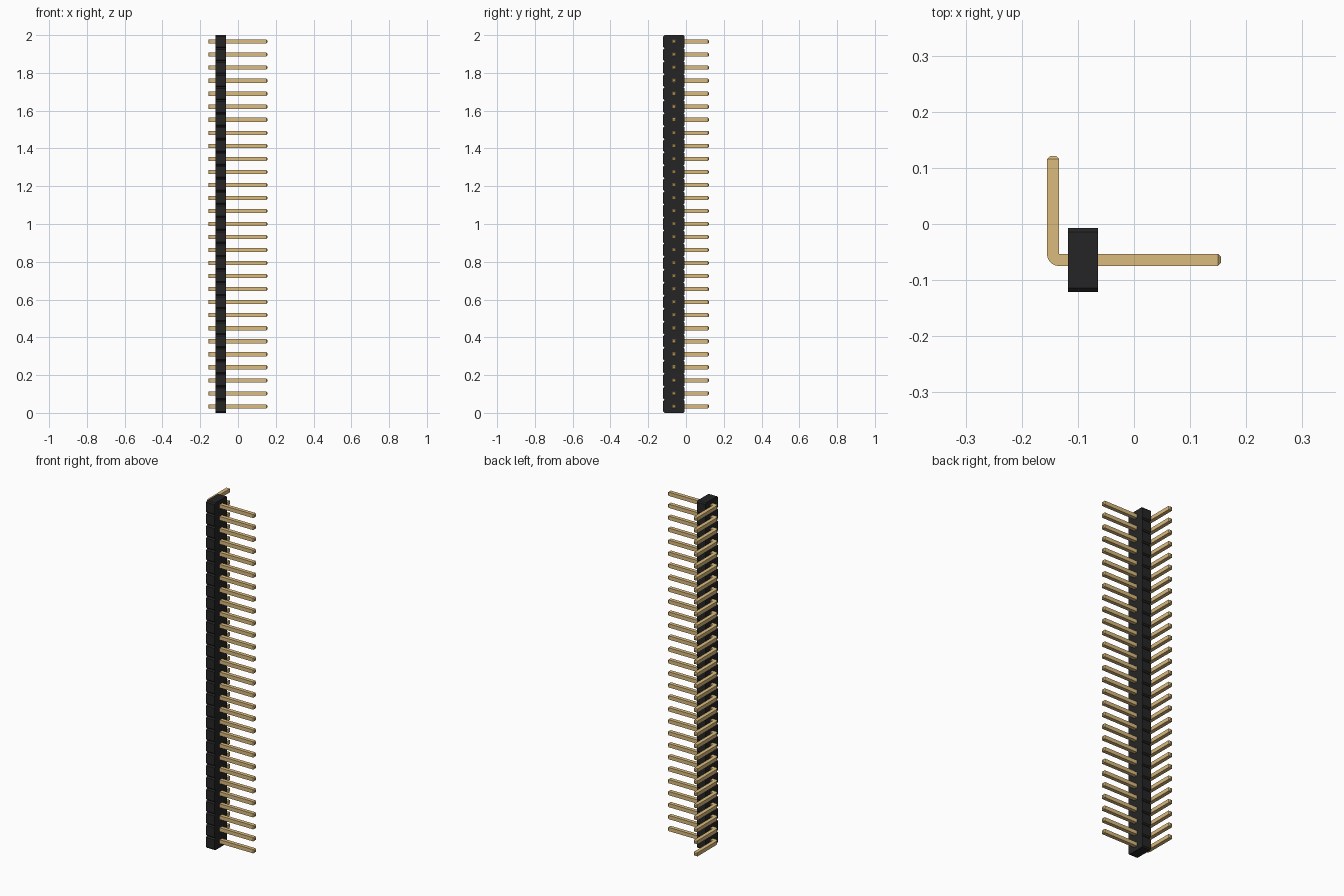
import bpy, bmesh, math
from mathutils import Vector

cube = bpy.data.objects.get("Cube")
if cube:
    bpy.data.objects.remove(cube, do_unlink=True)

COUNT = 29
PITCH = 2.0 / COUNT
PIN = 0.0217              # pin thickness
PIN_Y = -0.064            # centre line of the straight pin row
X0, X1 = -0.155, 0.155    # pin extent along x
Y_END = 0.121             # end of the bent legs
TIP = 0.0054              # tip chamfer
BODY_X = (-0.118, -0.064)
BODY_HALF = 0.057
NOTCH = PITCH / 10


def material(name, rgb, rough, metal=0.0):
    m = bpy.data.materials.new(name)
    m.use_nodes = True
    m.diffuse_color = (*rgb, 1)
    bsdf = next(n for n in m.node_tree.nodes if n.type == 'BSDF_PRINCIPLED')
    bsdf.inputs["Base Color"].default_value = (*rgb, 1)
    bsdf.inputs["Roughness"].default_value = rough
    bsdf.inputs["Metallic"].default_value = metal
    return m


black = material("black plastic", (0.019, 0.0185, 0.0185), 0.6)
gold = material("gold plating", (0.71, 0.50, 0.21), 0.5)


def extrude_profile(bm, points, offset):
    """Make a solid by sweeping a flat outline along an offset."""
    face = bm.faces.new([bm.verts.new(p) for p in points])
    res = bmesh.ops.extrude_face_region(bm, geom=[face], use_keep_orig=True)
    verts = [g for g in res["geom"] if isinstance(g, bmesh.types.BMVert)]
    bmesh.ops.translate(bm, verts=verts, vec=offset)
    bmesh.ops.recalc_face_normals(bm, faces=bm.faces)


def finish(bm, name, mat):
    mesh = bpy.data.meshes.new(name)
    bm.to_mesh(mesh)
    bm.free()
    mesh.materials.append(mat)
    return mesh


def place(name, mesh, z=0.0):
    ob = bpy.data.objects.new(name, mesh)
    ob.location.z = z
    bpy.context.collection.objects.link(ob)
    return ob


# Housing: one notched strip, chamfered at every pitch
def housing_side(y, inward):
    side = []
    for i in range(COUNT):
        z = i * PITCH
        side += [(y + inward * NOTCH, z), (y, z + NOTCH), (y, z + PITCH - NOTCH)]
    return side + [(y + inward * NOTCH, COUNT * PITCH)]


outline = housing_side(PIN_Y + BODY_HALF, -1) + housing_side(PIN_Y - BODY_HALF, 1)[::-1]
bm = bmesh.new()
extrude_profile(bm, [(BODY_X[0], y, z) for y, z in outline],
                (BODY_X[1] - BODY_X[0], 0, 0))
place("housing", finish(bm, "housing", black))

# Pin: L outline with a rounded outer corner
inner = Vector((X0 + PIN, PIN_Y + PIN / 2))
arc = [(inner.x - PIN * math.cos(a), inner.y - PIN * math.sin(a))
       for a in (math.pi / 2 * i / 8 for i in range(9))]
outline = ([(X0, Y_END - TIP)] + arc
           + [(X1 - TIP, PIN_Y - PIN / 2), (X1 - TIP, PIN_Y + PIN / 2),
              tuple(inner), (inner.x, Y_END - TIP)])
bm = bmesh.new()
extrude_profile(bm, [(x, y, -PIN / 2) for x, y in outline], (0, 0, PIN))

# Tapered tips on both ends
for axis, limit in ((0, X1 - TIP), (1, Y_END - TIP)):
    end = next(f for f in bm.faces
               if all(abs(v.co[axis] - limit) < 1e-5 for v in f.verts))
    centre = end.calc_center_median()
    step = Vector((0, 0, 0))
    step[axis] = TIP
    cap = bmesh.ops.extrude_discrete_faces(bm, faces=[end])["faces"][0]
    for v in cap.verts:
        v.co = centre + (v.co - centre) * 0.5 + step
bmesh.ops.recalc_face_normals(bm, faces=bm.faces)

pin_mesh = finish(bm, "pin", gold)
pin_mesh.shade_smooth()
pin_mesh.set_sharp_from_angle(angle=math.radians(30))
for i in range(COUNT):
    place(f"pin_{i + 1:02d}", pin_mesh, (i + 0.5) * PITCH)
